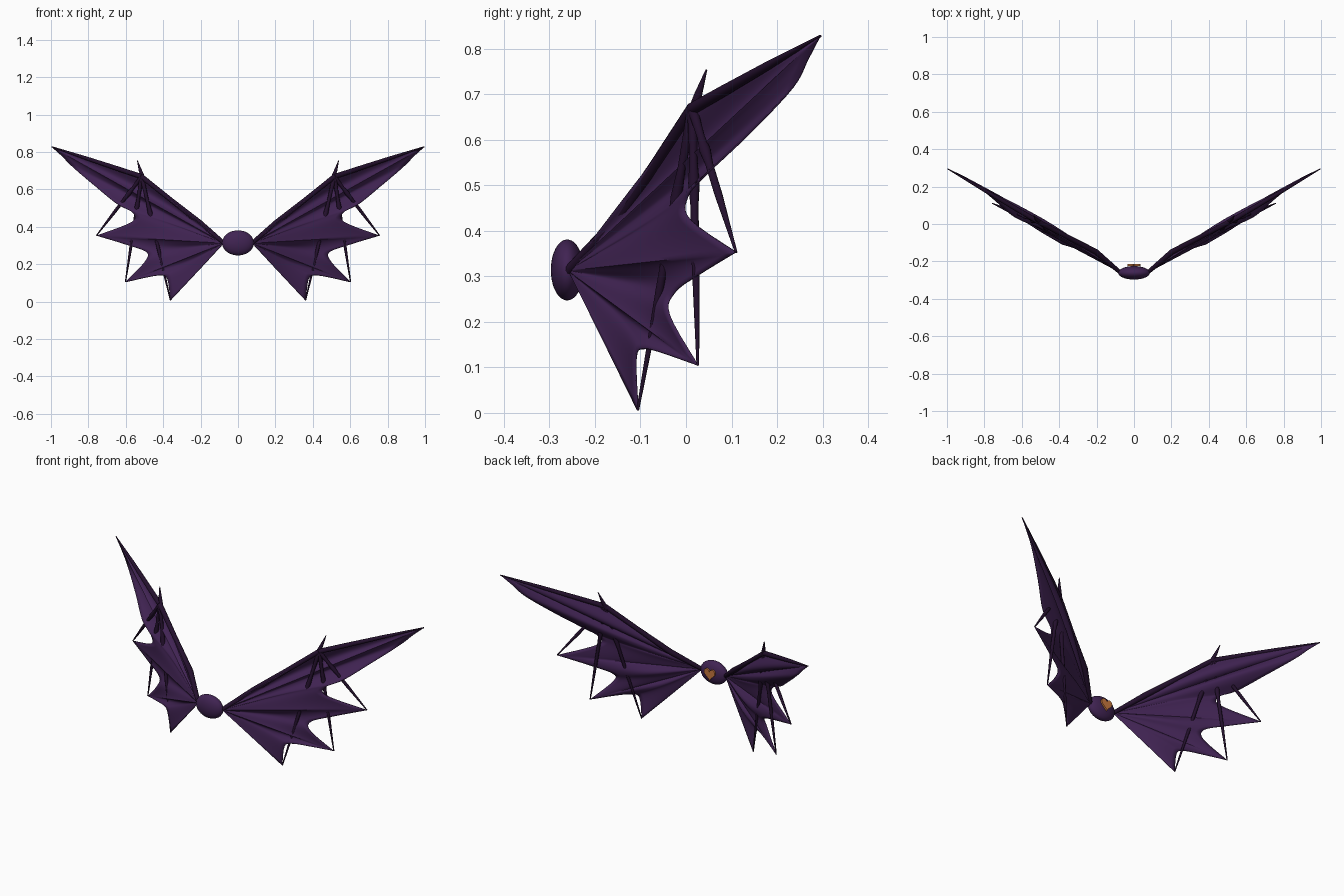
import bpy, bmesh, math
from mathutils import Vector

if "Cube" in bpy.data.objects:
    bpy.data.objects.remove(bpy.data.objects["Cube"])


def material(name, rgb):
    m = bpy.data.materials.new(name)
    m.diffuse_color = (*rgb, 1)
    m.use_nodes = True
    m.node_tree.nodes["Principled BSDF"].inputs["Base Color"].default_value = m.diffuse_color
    return m


PURPLE = material("purple_skin", (0.052, 0.017, 0.086))
DARK = material("dark_bone", (0.017, 0.005, 0.026))
ORANGE = material("orange_heart", (0.58, 0.19, 0.05))


def add_object(name, bm, mat, mirror=False, angle=40):
    bmesh.ops.recalc_face_normals(bm, faces=bm.faces[:])
    mesh = bpy.data.meshes.new(name)
    bm.to_mesh(mesh)
    bm.free()
    mesh.materials.append(mat)
    ob = bpy.data.objects.new(name, mesh)
    bpy.context.collection.objects.link(ob)
    bpy.ops.object.select_all(action='DESELECT')
    bpy.context.view_layer.objects.active = ob
    ob.select_set(True)
    bpy.ops.object.shade_smooth_by_angle(angle=math.radians(angle))
    if mirror:
        ob.modifiers.new("mirror", 'MIRROR').use_mirror_merge = False
    return ob


def bone(name, points, radii, sides=10):
    """Tapered tube through the points, closed at both ends."""
    pts = [Vector(p) for p in points]
    bm = bmesh.new()
    rings = []
    for i, (p, r) in enumerate(zip(pts, radii)):
        d = (pts[min(i + 1, len(pts) - 1)] - pts[max(i - 1, 0)]).normalized()
        a = d.cross(Vector((0.5, -0.85, 0))).normalized()
        b = d.cross(a)
        rings.append([bm.verts.new(p + r * (a * math.cos(t) + b * math.sin(t)))
                      for t in (2 * math.pi * k / sides for k in range(sides))])
    for r0, r1 in zip(rings, rings[1:]):
        for k in range(sides):
            n = (k + 1) % sides
            bm.faces.new((r0[k], r0[n], r1[n], r1[k]))
    bm.faces.new(rings[0])
    bm.faces.new(rings[-1])
    return add_object(name, bm, DARK, mirror=True)


ROOT = Vector((0.075, -0.258, 0.313))
ELBOW = Vector((0.205, -0.148, 0.422))
WRIST = Vector((0.515, 0.014, 0.668))
TIP = Vector((0.996, 0.295, 0.828))
FINGERS = [Vector((0.757, 0.11, 0.353)), Vector((0.602, 0.026, 0.104)),
           Vector((0.361, -0.106, 0.006))]

# Body: flattened ball between the wings
bm = bmesh.new()
bmesh.ops.create_uvsphere(bm, u_segments=32, v_segments=20, radius=1)
for v in bm.verts:
    v.co = Vector((v.co.x * 0.085, v.co.y * 0.036, v.co.z * 0.067)) + Vector((0, -0.261, 0.314))
add_object("body", bm, PURPLE)

# Heart badge on the back of the body
bm = bmesh.new()
outline = []
for k in range(36):
    t = 2 * math.pi * k / 36
    hx = 16 * math.sin(t) ** 3
    hz = 13 * math.cos(t) - 5 * math.cos(2 * t) - 2 * math.cos(3 * t) - math.cos(4 * t)
    outline.append(bm.verts.new((hx * 0.0022, -0.224, 0.320 + hz * 0.0023)))
face = bm.faces.new(outline)
ext = bmesh.ops.extrude_face_region(bm, geom=[face])
for g in ext["geom"]:
    if isinstance(g, bmesh.types.BMVert):
        g.co.y += 0.009
add_object("heart_badge", bm, ORANGE)

# Membrane: scalloped outer edge, fanned out from the wing root
spans = [   # (edge points, backward billow)
    ([WRIST, TIP], 0.030),
    ([TIP, (0.94, 0.268, 0.777), (0.88, 0.235, 0.716), (0.76, 0.140, 0.615), (0.65, 0.045, 0.525),
      (0.562, 0.003, 0.474), (0.57, 0.008, 0.425), FINGERS[0]], 0.022),
    ([FINGERS[0], (0.60, 0.030, 0.305), (0.49, -0.025, 0.265), (0.497, -0.037, 0.215),
      FINGERS[1]], 0.022),
    ([FINGERS[1], (0.50, -0.04, 0.128), (0.415, -0.09, 0.141), (0.378, -0.11, 0.122),
      FINGERS[2]], 0.022),
]


def smooth_span(points, n=5):
    """Catmull-Rom curve through the points, without the last one."""
    p = [Vector(q) for q in points]
    p = [p[0]] + p + [p[-1]]
    out = []
    for i in range(1, len(p) - 2):
        a, b, c, d = p[i - 1:i + 3]
        for k in range(n):
            t = k / n
            out.append(0.5 * (2 * b + (c - a) * t + (2 * a - 5 * b + 4 * c - d) * t * t
                              + (3 * b - a - 3 * c + d) * t ** 3))
    return out


edge = []          # (point, billow amount)
for s, depth in spans:
    pts = smooth_span(s, 10 if len(s) == 2 else 5)
    for i, p in enumerate(pts):
        edge.append((p, depth * math.sin(math.pi * i / len(pts))))
edge.append((FINGERS[2], 0))

bm = bmesh.new()
STEPS = 16
centre = bm.verts.new(ROOT)
rows = []
for p, billow in edge:
    row = [centre]
    for k in range(1, STEPS + 1):
        u = k / STEPS
        push = billow * math.sin(math.pi * u ** 1.3)
        row.append(bm.verts.new(ROOT.lerp(p, u) + Vector((-0.5, 0.86, 0)) * push))
    rows.append(row)
for r0, r1 in zip(rows, rows[1:]):
    bm.faces.new((centre, r0[1], r1[1]))
    for k in range(1, STEPS):
        bm.faces.new((r0[k], r0[k + 1], r1[k + 1], r1[k]))
membrane = add_object("wing_membrane", bm, PURPLE, mirror=True, angle=60)
solid = membrane.modifiers.new("thickness", 'SOLIDIFY')
solid.thickness = 0.004
solid.offset = 0

# Arm, leading finger and thumb claw
bone("arm", [ROOT, ROOT.lerp(ELBOW, 0.6), ELBOW, ELBOW.lerp(WRIST, 0.5), WRIST],
     [0.011, 0.014, 0.016, 0.013, 0.014])
bone("leading_finger", [WRIST, WRIST.lerp(TIP, 0.25), WRIST.lerp(TIP, 0.6), TIP],
     [0.014, 0.013, 0.010, 0.003])
bone("thumb_claw", [(0.505, 0.012, 0.655), (0.522, 0.027, 0.70), (0.538, 0.045, 0.754)],
     [0.012, 0.009, 0.002])

# Finger bones: thickened knuckle, then a long taper to the membrane points
for n, end in enumerate(FINGERS):
    ts = (0, 0.12, 0.2, 0.29, 0.38, 0.6, 1)
    bone(f"finger_bone_{n + 1}", [WRIST.lerp(end, t) for t in ts],
         [0.012, 0.010, 0.009, 0.013, 0.009, 0.009, 0.003])
